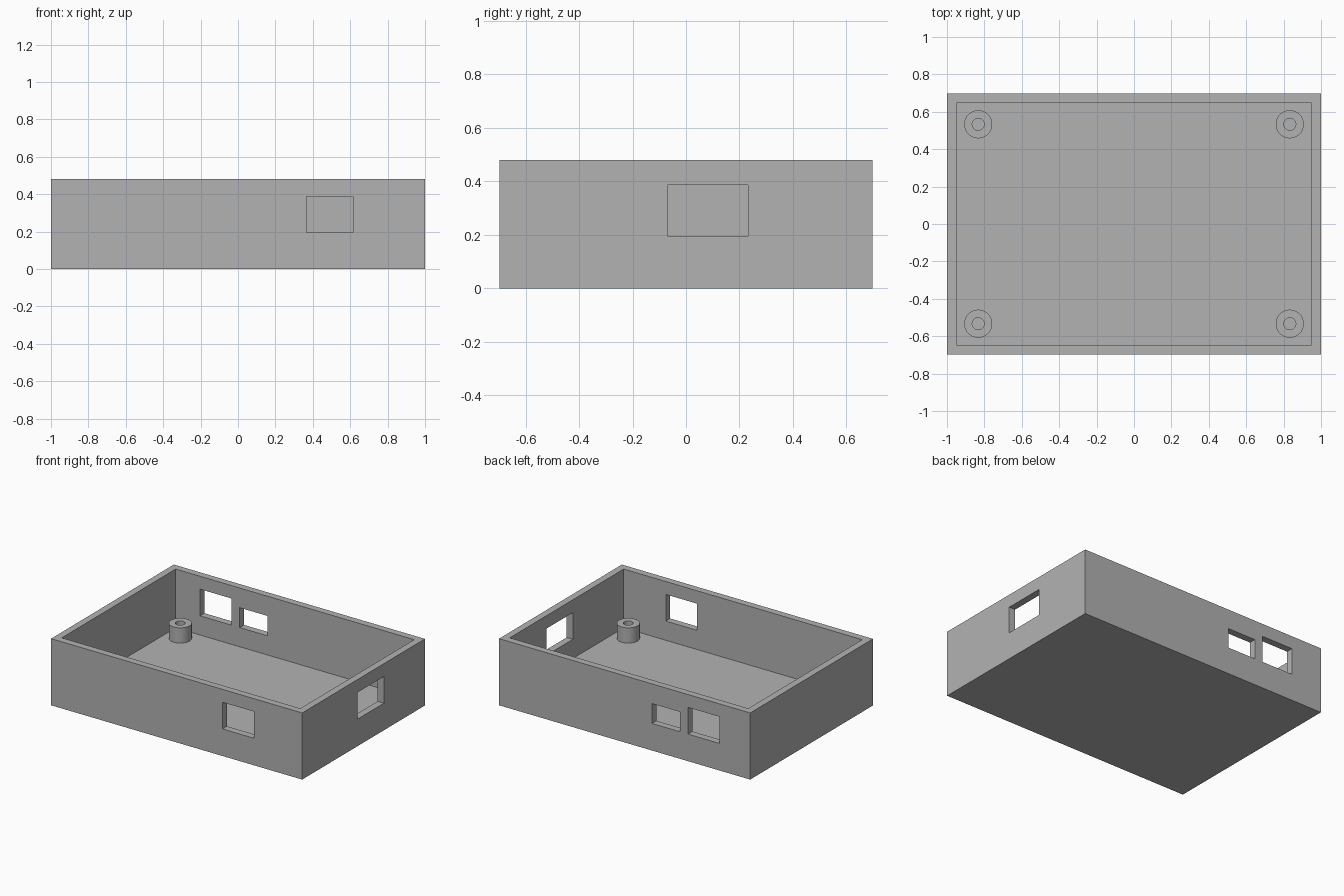
import bpy
import bmesh
from mathutils import Matrix, Vector

cube = bpy.data.objects.get("Cube")
if cube:
    bpy.data.objects.remove(cube, do_unlink=True)

HALF_X, HALF_Y, HEIGHT = 1.0, 0.698, 0.48
WALL, FLOOR = 0.05, 0.057

grey = bpy.data.materials.new("plain grey")
grey.use_nodes = True
colour = (0.448, 0.448, 0.448, 1)
grey.diffuse_color = colour
grey.node_tree.nodes["Principled BSDF"].inputs["Base Color"].default_value = colour


def link(name, bm):
    bmesh.ops.recalc_face_normals(bm, faces=bm.faces)
    mesh = bpy.data.meshes.new(name)
    bm.to_mesh(mesh)
    bm.free()
    mesh.materials.append(grey)
    obj = bpy.data.objects.new(name, mesh)
    bpy.context.collection.objects.link(obj)
    return obj


def box(name, low, high):
    low, high = Vector(low), Vector(high)
    bm = bmesh.new()
    place = Matrix.Translation((low + high) / 2) @ Matrix.Diagonal((*(high - low), 1))
    bmesh.ops.create_cube(bm, size=1, matrix=place)
    return link(name, bm)


def cut(target, cutter):
    mod = target.modifiers.new(cutter.name, 'BOOLEAN')
    mod.operation = 'DIFFERENCE'
    mod.solver = 'EXACT'
    mod.object = cutter
    cutter.hide_render = True
    bpy.ops.object.select_all(action='DESELECT')
    bpy.context.view_layer.objects.active = target
    target.select_set(True)
    bpy.ops.object.modifier_apply(modifier=mod.name)
    bpy.data.objects.remove(cutter, do_unlink=True)


# Open tray: solid block with the inside hollowed out
tray = box("tray", (-HALF_X, -HALF_Y, 0), (HALF_X, HALF_Y, HEIGHT))
in_x, in_y = HALF_X - WALL, HALF_Y - WALL
cut(tray, box("cavity", (-in_x, -in_y, FLOOR), (in_x, in_y, 1)))

# Rectangular openings through the front, back and left walls
sill, head, low_head = 0.195, 0.387, 0.338
cut(tray, box("front_opening", (0.365, -0.8, sill), (0.615, -0.6, head)))
cut(tray, box("back_large_opening", (-0.755, 0.6, sill), (-0.505, 0.8, head)))
cut(tray, box("back_small_opening", (-0.44, 0.6, sill), (-0.218, 0.8, low_head)))
cut(tray, box("side_opening", (0.9, -0.07, sill), (1.1, 0.232, head)))


# Hollow screw posts: a closed profile spun around the vertical axis
def screw_post(name, x, y, outer=0.075, inner=0.032, top=0.167, base=0.05):
    bm = bmesh.new()
    profile = [(inner, base), (outer, base), (outer, top), (inner, top)]
    verts = [bm.verts.new((r, 0, z)) for r, z in profile]
    edges = [bm.edges.new((verts[i - 1], verts[i])) for i in range(4)]
    bmesh.ops.spin(bm, geom=verts + edges, cent=(0, 0, 0), axis=(0, 0, 1),
                   angle=6.2831853, steps=48)
    bmesh.ops.remove_doubles(bm, verts=bm.verts, dist=0.0005)
    post = link(name, bm)
    post.location = (x, y, 0)
    bpy.ops.object.select_all(action='DESELECT')
    bpy.context.view_layer.objects.active = post
    post.select_set(True)
    bpy.ops.object.shade_smooth_by_angle(angle=0.6)


for side, sx in (("right", -1), ("left", 1)):
    for end, sy in (("front", -1), ("back", 1)):
        screw_post(f"{end}_{side}_screw_post", sx * 0.833, sy * 0.533)
